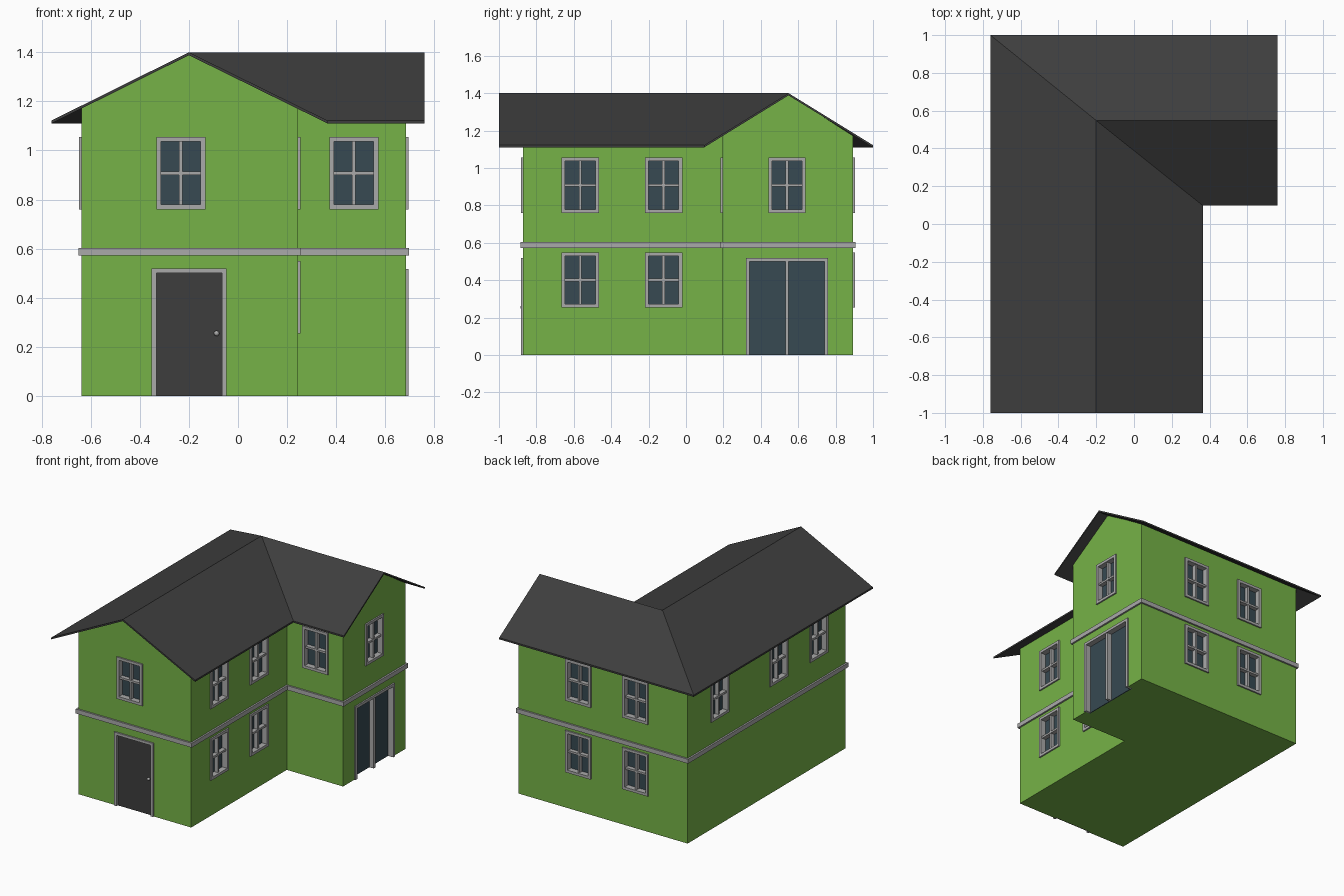
import bpy, bmesh

if "Cube" in bpy.data.objects:
    bpy.data.objects.remove(bpy.data.objects["Cube"])

def material(name, rgb):
    m = bpy.data.materials.new(name)
    m.diffuse_color = (*rgb, 1)
    m.use_nodes = True
    m.node_tree.nodes["Principled BSDF"].inputs["Base Color"].default_value = m.diffuse_color
    return m

GREEN = material("green_wall", (0.18, 0.45, 0.063))
DARK = material("dark_grey", (0.048, 0.048, 0.048))
GLASS = material("blue_glass", (0.038, 0.067, 0.084))
GREY = material("light_trim", (0.40, 0.40, 0.40))

def finish(name, bm, mat):
    bmesh.ops.recalc_face_normals(bm, faces=bm.faces)
    mesh = bpy.data.meshes.new(name)
    bm.to_mesh(mesh)
    bm.free()
    mesh.materials.append(mat)
    ob = bpy.data.objects.new(name, mesh)
    bpy.context.collection.objects.link(ob)
    return ob

# L-shaped gabled solid, shared by the walls and the roof
RX, RY = -0.2, 0.548     # ridge lines

def gabled_l(name, x0, x1, x2, y0, y1, y2, eave, ridge, mat, thickness=None):
    plan = [(x0, y0, eave), (RX, y0, ridge), (x1, y0, eave), (x1, y1, eave),
            (x2, y1, eave), (x2, RY, ridge), (x2, y2, eave), (x0, y2, eave),
            (RX, RY, ridge)]
    bm = bmesh.new()
    top = [bm.verts.new(p) for p in plan]
    low = [bm.verts.new((x, y, z - thickness if thickness else 0)) for x, y, z in plan]
    for f in ((0, 1, 8, 7), (1, 2, 3, 8), (8, 3, 4, 5), (8, 5, 6, 7)):
        bm.faces.new([top[i] for i in f])
        bm.faces.new([low[i] for i in reversed(f)])
    for i in range(8):
        j = (i + 1) % 8
        bm.faces.new((low[i], low[j], top[j], top[i]))
    return finish(name, bm, mat)

X0, X1, X2, Y0, Y1, Y2 = -0.638, 0.245, 0.685, -0.872, 0.195, 0.893
walls = gabled_l("walls", X0, X1, X2, Y0, Y1, Y2, 1.172, 1.392, GREEN)
gabled_l("roof", -0.76, 0.365, 0.76, -1, 0.097, 1, 1.122, 1.4, DARK, 0.012)

# Trim band around the house
def outline(o):
    return [(X0 - o, Y0 - o), (X1 + o, Y0 - o), (X1 + o, Y1 - o),
            (X2 + o, Y1 - o), (X2 + o, Y2 + o), (X0 - o, Y2 + o)]

bm = bmesh.new()
rings = [[bm.verts.new((x, y, z)) for x, y in outline(o)]
         for o, z in ((0.012, 0.572), (0.012, 0.603), (-0.01, 0.603), (-0.01, 0.572))]
for a in range(4):
    r, s = rings[a], rings[(a + 1) % 4]
    for i in range(6):
        j = (i + 1) % 6
        bm.faces.new((r[i], r[j], s[j], s[i]))
finish("trim_band", bm, GREY)

# Boxes placed on a wall: u along it, d outward from it, z up
WALLS = {"front": (1, Y0, -1), "wing_front": (1, Y1, -1), "back": (1, Y2, 1),
         "left": (0, X0, -1), "right": (0, X1, 1), "wing_right": (0, X2, 1)}

def add_box(bm, side, u0, u1, d0, d1, z0, z1):
    axis, base, sign = WALLS[side]
    cube = bmesh.ops.create_cube(bm, size=1)["verts"]
    for v in cube:
        u = u1 if v.co.x > 0 else u0
        d = base + sign * (d1 if v.co.y > 0 else d0)
        z = z1 if v.co.z > 0 else z0
        v.co = (u, d, z) if axis == 1 else (d, u, z)

def boxes(name, side, mat, *parts):
    bm = bmesh.new()
    for p in parts:
        add_box(bm, side, *p)
    return finish(name, bm, mat)

cut = bmesh.new()
T, DEEP, OUT = 0.019, 0.03, 0.01     # frame width, recess depth, projection

def opening(name, side, u0, u1, z0, z1, pane, pane_mat, bars, sill=True, deep=DEEP):
    e = 0.005
    add_box(cut, side, u0 + e, u1 - e, -deep - 0.006, 0.05, z0 + e if sill else -0.02, z1 - e)
    frame = [(u0, u0 + T, -deep, OUT, z0, z1), (u1 - T, u1, -deep, OUT, z0, z1),
             (u0 + T, u1 - T, -deep, OUT, z1 - T, z1)]
    if sill:
        frame.append((u0 + T, u1 - T, -deep, OUT, z0, z0 + T))
    boxes(name + "_frame", side, GREY, *frame, *bars)
    boxes(name + "_" + pane, side, pane_mat,
          (u0 + e, u1 - e, -deep - 0.006, -deep, z0 + (e if sill else 0), z1 - e))

def window(side, u, z0):
    c, w, h, b = z0 + 0.147, 0.1, 0.295, 0.007
    opening(f"{side}_window", side, u - w, u + w, z0, z0 + h, "glass", GLASS,
            [(u - b, u + b, -DEEP, -0.002, z0 + T, z0 + h - T),
             (u - w + T, u + w - T, -DEEP, 0, c - b, c + b)])

LOW, HIGH = 0.254, 0.76
window("front", -0.233, HIGH)
window("wing_front", 0.472, HIGH)
window("wing_right", 0.54, HIGH)
for u in (-0.565, -0.12, 0.54):
    window("left", u, HIGH)
for z in (LOW, HIGH):
    for u in (-0.565, -0.12):
        window("right", u, z)
    for u in (-0.233, 0.215):
        window("back", u, z)

# Front door with knob, and glazed sliding door
opening("front_door", "front", -0.352, -0.046, 0, 0.52, "leaf", DARK, [], False, 0.006)
opening("sliding_door", "wing_right", 0.32, 0.76, 0, 0.518, "glass", GLASS,
        [(0.531, 0.549, -DEEP, 0.004, 0, 0.499)], False)
bm = bmesh.new()
bmesh.ops.create_uvsphere(bm, u_segments=12, v_segments=8, radius=0.011)
bmesh.ops.translate(bm, verts=bm.verts, vec=(-0.087, Y0 - 0.003, 0.255))
for f in bm.faces:
    f.smooth = True
finish("door_knob", bm, GREY)

# Cut the recesses into the walls
cutter = finish("opening_cutter", cut, GREEN)
mod = walls.modifiers.new("openings", "BOOLEAN")
mod.operation, mod.solver, mod.object = "DIFFERENCE", "EXACT", cutter
bpy.context.view_layer.objects.active = walls
bpy.ops.object.modifier_apply(modifier=mod.name)
bpy.data.objects.remove(cutter)
